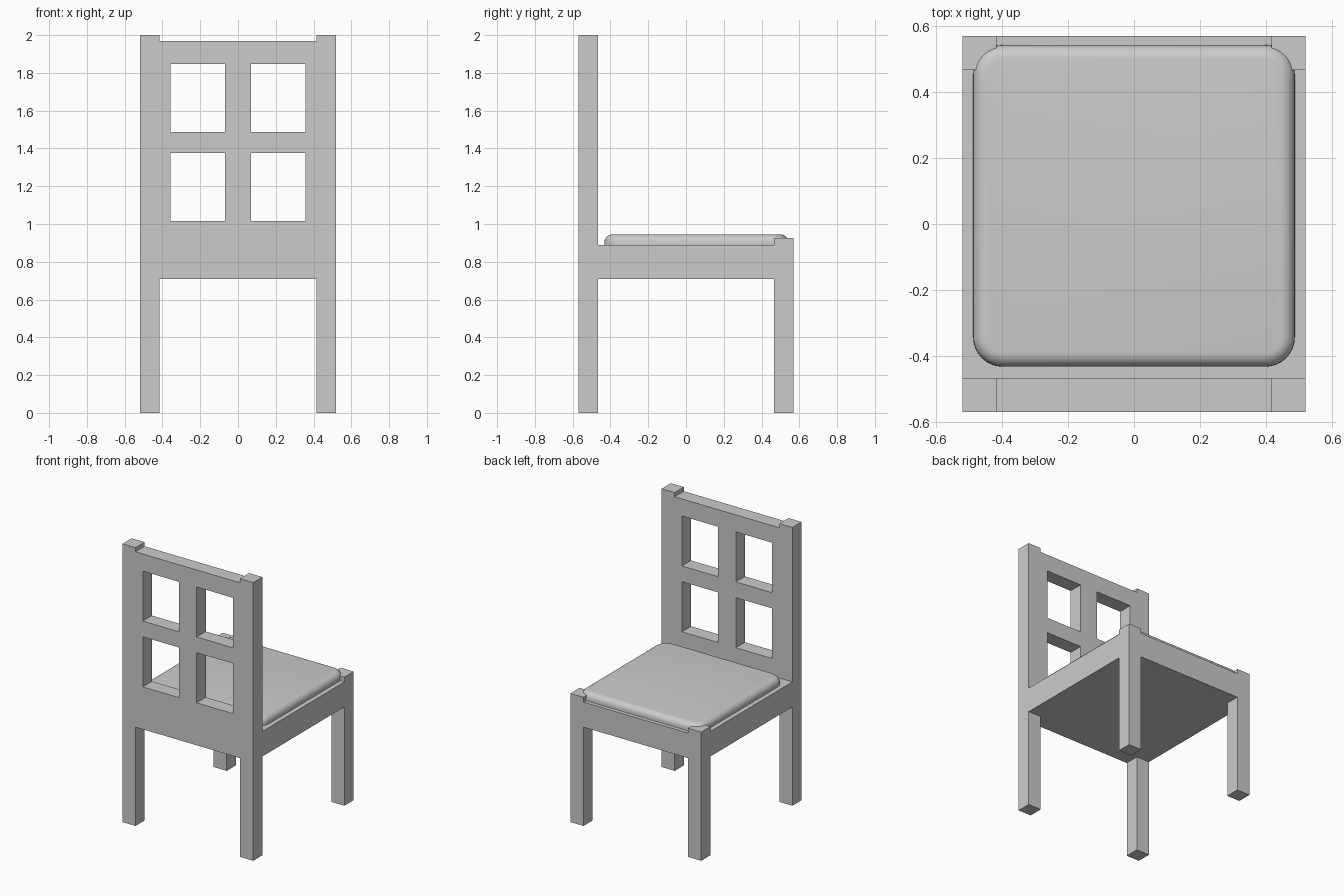
import bpy, bmesh
from mathutils import Vector

if "Cube" in bpy.data.objects:
    bpy.data.objects.remove(bpy.data.objects["Cube"])

W, D, T = 0.52, 0.57, 0.104        # half width, half depth, post thickness
XI, YI = W - T, D - T              # inner faces of the posts
SEAT_LO, SEAT_HI = 0.71, 0.89


def add_object(name, bm):
    mesh = bpy.data.meshes.new(name)
    bm.to_mesh(mesh)
    bm.free()
    obj = bpy.data.objects.new(name, mesh)
    bpy.context.collection.objects.link(obj)
    return obj


def merged_boxes(name, boxes, holes=()):
    """Join boxes (lo, hi) minus holes into one skin without inner walls."""
    cuts = [sorted({round(b[e][a], 4) for b in [*boxes, *holes] for e in (0, 1)})
            for a in range(3)]

    def inside(p, b):
        return all(b[0][a] < p[a] < b[1][a] for a in range(3))

    solid = set()
    for i in range(len(cuts[0]) - 1):
        for j in range(len(cuts[1]) - 1):
            for k in range(len(cuts[2]) - 1):
                p = [(cuts[a][n] + cuts[a][n + 1]) / 2 for a, n in enumerate((i, j, k))]
                if any(inside(p, b) for b in boxes) and not any(inside(p, h) for h in holes):
                    solid.add((i, j, k))

    bm = bmesh.new()
    verts = {}
    for cell in solid:
        for a in range(3):
            for side in (0, 1):
                near = list(cell)
                near[a] += 2 * side - 1
                if tuple(near) in solid:
                    continue
                face = []
                for u, v in ((0, 0), (1, 0), (1, 1), (0, 1)):
                    c = list(cell)
                    c[a] += side
                    c[(a + 1) % 3] += u
                    c[(a + 2) % 3] += v
                    c = tuple(c)
                    if c not in verts:
                        verts[c] = bm.verts.new([cuts[n][c[n]] for n in range(3)])
                    face.append(verts[c])
                bm.faces.new(face if side else face[::-1])
    bmesh.ops.recalc_face_normals(bm, faces=bm.faces[:])
    return add_object(name, bm)


# Wooden frame: back panel and seat slab
boxes = [((-XI, -D, SEAT_LO), (XI, -YI, 1.97)),
         ((-W, -D, SEAT_LO), (W, D, SEAT_HI))]
holes = []
for x0, x1 in ((-W, -XI), (XI, W)):
    boxes.append(((x0, -D, 0), (x1, -YI, 2.0)))      # tall rear posts
    boxes.append(((x0, YI, 0), (x1, D, 0.925)))      # front legs
# Four window openings in the back
for x0, x1 in ((-0.358, -0.07), (0.07, 0.358)):
    for z0, z1 in ((1.015, 1.375), (1.488, 1.847)):
        holes.append(((x0, -D, z0), (x1, -YI, z1)))
merged_boxes("chair_frame", boxes, holes)

# Seat cushion: rounded corners first, then a soft rim around the top
bm = bmesh.new()
bmesh.ops.create_cube(bm, size=1)
lo, hi = Vector((-0.487, -0.432, 0.86)), Vector((0.487, 0.542, 0.945))
for v in bm.verts:
    v.co = Vector([(lo[a] + hi[a]) / 2 + v.co[a] * (hi[a] - lo[a]) for a in range(3)])
upright = [e for e in bm.edges if abs(e.verts[0].co.z - e.verts[1].co.z) > 0.01]
bmesh.ops.bevel(bm, geom=upright, offset=0.09, segments=8, profile=0.5, affect='EDGES')
rim = [e for e in bm.edges if all(v.co.z > hi.z - 0.001 for v in e.verts)]
bmesh.ops.bevel(bm, geom=rim, offset=0.042, segments=6, profile=0.5, affect='EDGES')
for f in bm.faces:
    f.smooth = True
cushion = add_object("seat_cushion", bm)
bpy.context.view_layer.objects.active = cushion
cushion.select_set(True)
bpy.ops.object.shade_smooth_by_angle()
